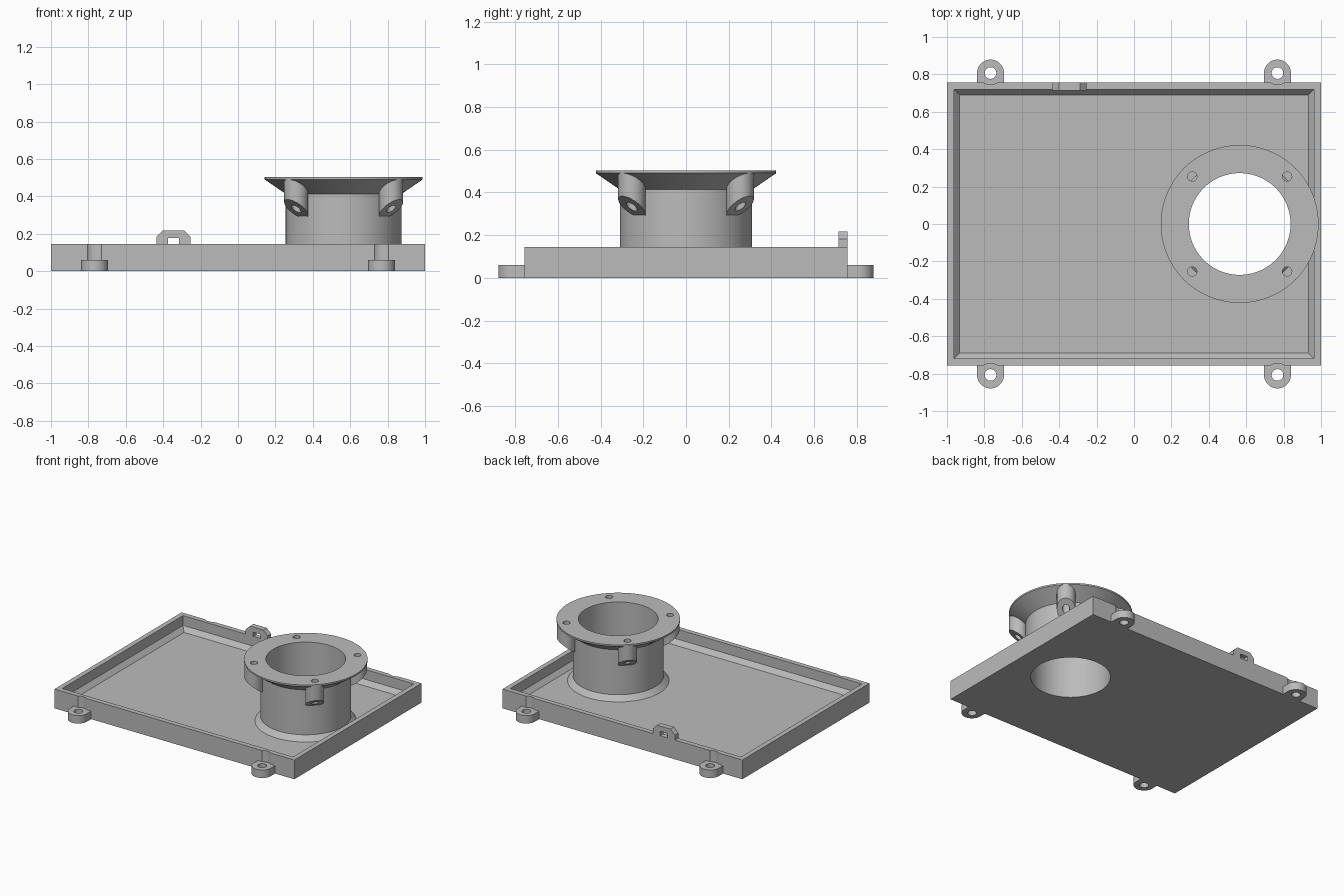
import bpy, bmesh, math
from mathutils import Matrix, Vector

if "Cube" in bpy.data.objects:
    bpy.data.objects.remove(bpy.data.objects["Cube"], do_unlink=True)

grey = bpy.data.materials.new("plain grey")
grey.use_nodes = True
COLOUR = (0.5, 0.5, 0.5, 1)
grey.diffuse_color = COLOUR
grey.node_tree.nodes["Principled BSDF"].inputs["Base Color"].default_value = COLOUR

HX, HY, WALL_TOP, T = 1.0, 0.757, 0.145, 0.037   # tray half sizes, rim height, wall thickness
CX, BORE, TUBE_R = 0.565, 0.272, 0.31            # tube centre and radii
EAR_X, EAR_Y, EAR_R, EAR_TOP = 0.767, 0.807, 0.072, 0.06
SEGS = 96


def finish(name, bm):
    bmesh.ops.recalc_face_normals(bm, faces=bm.faces[:])
    mesh = bpy.data.meshes.new(name)
    bm.to_mesh(mesh)
    bm.free()
    mesh.materials.append(grey)
    obj = bpy.data.objects.new(name, mesh)
    bpy.context.collection.objects.link(obj)
    return obj


def bridge(bm, rings, closed=False):
    """Skin neighbouring vertex rings with quads."""
    n = len(rings[0])
    pairs = list(zip(rings, rings[1:])) + ([(rings[-1], rings[0])] if closed else [])
    for a, b in pairs:
        for i in range(n):
            j = (i + 1) % n
            bm.faces.new((a[i], a[j], b[j], b[i]))


def cylinder(name, x, y, r, z0, z1, segs=32):
    bm = bmesh.new()
    bmesh.ops.create_cone(bm, cap_ends=True, segments=segs, radius1=r, radius2=r, depth=z1 - z0,
                          matrix=Matrix.Translation((x, y, (z0 + z1) / 2)))
    return finish(name, bm)


def prism(name, outline, axis, start, end):
    """Extrude a 2D outline along y or z."""
    bm = bmesh.new()
    place = (lambda p, h: (p[0], h, p[1])) if axis == "y" else (lambda p, h: (p[0], p[1], h))
    rings = [[bm.verts.new(place(p, h)) for p in outline] for h in (start, end)]
    bridge(bm, rings)
    for ring in rings:
        bm.faces.new(ring)
    return finish(name, bm)


def boolean(target, tool, operation):
    tool.hide_render = True
    mod = target.modifiers.new("join or cut", "BOOLEAN")
    mod.operation, mod.solver, mod.object = operation, "EXACT", tool
    bpy.context.view_layer.objects.active = target
    bpy.ops.object.modifier_apply(modifier=mod.name)
    bpy.data.objects.remove(tool, do_unlink=True)


def smooth(obj):
    bpy.ops.object.select_all(action="DESELECT")
    obj.select_set(True)
    bpy.context.view_layer.objects.active = obj
    bpy.ops.object.shade_smooth_by_angle(angle=math.radians(25))


# Tray: stacked rectangles for outer wall, rim, inner wall, chamfer and floor
bm = bmesh.new()
rings = []
for inset, z in ((0, 0), (0, WALL_TOP), (T, WALL_TOP), (T, 2 * T - 0.003), (2 * T - 0.007, T)):
    x, y = HX - inset, HY - inset
    rings.append([bm.verts.new((sx * x, sy * y, z)) for sx, sy in ((-1, -1), (1, -1), (1, 1), (-1, 1))])
bridge(bm, rings)
bm.faces.new(rings[0])
bm.faces.new(rings[-1])
tray = finish("tray", bm)
boolean(tray, cylinder("bore cutter", CX, 0, BORE, -0.1, 0.1, SEGS), "DIFFERENCE")

# Screw ears on the long sides, with screw-head clearance in the wall
for sx, side in ((-1, "right"), (1, "left")):
    for sy, end in ((-1, "front"), (1, "back")):
        x, y = sx * EAR_X, sy * EAR_Y
        boolean(tray, cylinder("head cutter", x, y, 0.0625, EAR_TOP, 0.3), "DIFFERENCE")
        arc = [math.pi * i / 20 for i in range(21)]
        outline = [(x + EAR_R * math.cos(a), y + sy * EAR_R * math.sin(a)) for a in arc]
        outline += [(x - EAR_R, sy * HY), (x + EAR_R, sy * HY)]
        ear = prism(f"{end}_{side}_ear", outline, "z", 0, EAR_TOP)
        boolean(ear, cylinder("screw cutter", x, y, 0.031, -0.1, 0.2), "DIFFERENCE")
        smooth(ear)
smooth(tray)

# Latch tab on the back rim: chamfered top corners and a square opening
TAB_X, TAB_W, TAB_TOP, CUT = -0.345, 0.092, 0.218, 0.036
half = [(0.03, WALL_TOP), (TAB_W, WALL_TOP), (TAB_W, TAB_TOP - CUT), (TAB_W - CUT, TAB_TOP)]
outline = [(TAB_X + x, z) for x, z in half] + [(TAB_X - x, z) for x, z in reversed(half)]
outline += [(TAB_X - 0.03, 0.178), (TAB_X + 0.03, 0.178)]
prism("latch_tab", outline, "y", HY - 0.042, HY)

# Flanged tube: lathed profile with base fillet and conical flange
profile = [(BORE, T), (TUBE_R + T, T), (TUBE_R, 2 * T), (TUBE_R, 0.413),
           (0.422, 0.49), (0.422, 0.502), (BORE, 0.502)]
bm = bmesh.new()
turn = [2 * math.pi * i / SEGS for i in range(SEGS)]
bridge(bm, [[bm.verts.new((CX + r * math.cos(a), r * math.sin(a), z)) for a in turn]
            for r, z in profile], closed=True)
tube = finish("flanged_tube", bm)

# Screw bosses under the flange, sloped underneath, drilled through
BOSS_D, BOSS_R = 0.359, 0.064
for k in range(4):
    a = math.pi / 4 + k * math.pi / 2
    out = Vector((math.cos(a), math.sin(a), 0))
    x, y = CX + BOSS_D * out.x, BOSS_D * out.y
    boss = cylinder("boss", x, y, BOSS_R, 0.2, 0.496)
    for v in boss.data.vertices:
        if v.co.z < 0.3:
            d = (v.co - Vector((CX, 0, 0))).dot(out)
            v.co.z = 0.297 + 0.78 * (d - 0.313)
    boolean(tube, boss, "UNION")
    boolean(tube, cylinder("drill", x, y, 0.025, 0.2, 0.6, 24), "DIFFERENCE")
smooth(tube)
